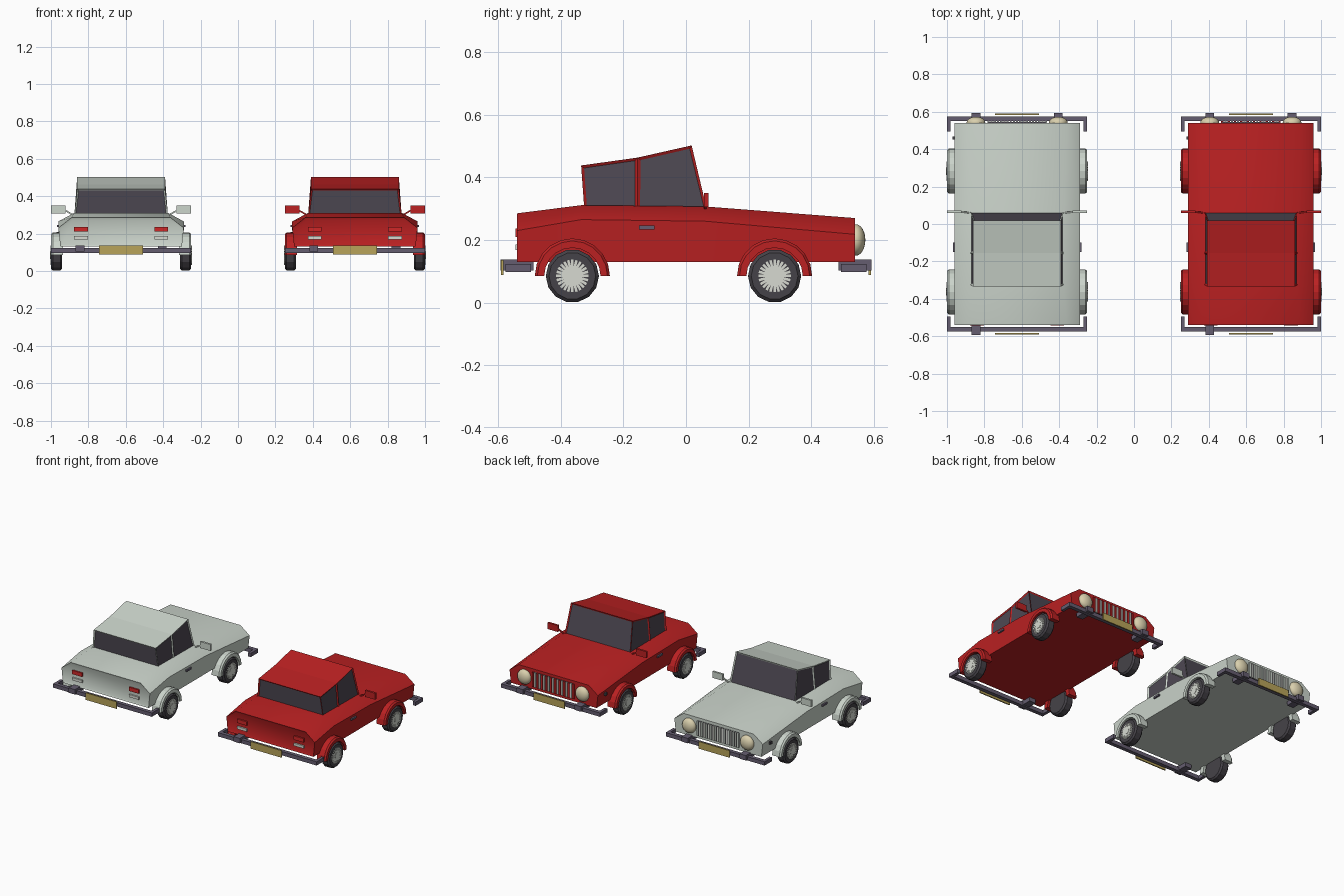
import bpy, bmesh, math
from mathutils import Matrix, Vector

if "Cube" in bpy.data.objects:
    bpy.data.objects.remove(bpy.data.objects["Cube"])


def material(name, rgb):
    m = bpy.data.materials.new(name)
    m.use_nodes = True
    color = (*rgb, 1)
    m.diffuse_color = color
    m.node_tree.nodes["Principled BSDF"].inputs["Base Color"].default_value = color
    return m


RED = material("red paint", (0.5, 0.015, 0.016))
WHITE = material("pale grey paint", (0.6, 0.66, 0.6))
GLASS = material("dark glass", (0.075, 0.065, 0.085))
RUBBER = material("tyre rubber", (0.06, 0.055, 0.065))
STEEL = material("bumper grey", (0.13, 0.11, 0.16))
GOLD = material("plate gold", (0.48, 0.37, 0.1))
CREAM = material("headlight cream", (0.7, 0.63, 0.42))
LIGHT = material("light trim", (0.68, 0.7, 0.64))
LAMP = material("tail lamp red", (0.62, 0.02, 0.02))


def finish(bm, name, mats, cx, smooth=None):
    """Turn a bmesh into an object standing at x = cx."""
    bmesh.ops.recalc_face_normals(bm, faces=bm.faces)
    mesh = bpy.data.meshes.new(name)
    bm.to_mesh(mesh)
    bm.free()
    for m in mats:
        mesh.materials.append(m)
    ob = bpy.data.objects.new(name, mesh)
    ob.location.x = cx
    bpy.context.collection.objects.link(ob)
    if smooth:
        bpy.ops.object.select_all(action='DESELECT')
        ob.select_set(True)
        bpy.context.view_layer.objects.active = ob
        bpy.ops.object.shade_smooth_by_angle(angle=math.radians(smooth))
    return ob


def add_box(bm, center, size, rot=Matrix()):
    mat = Matrix.Translation(center) @ rot @ Matrix.Diagonal((*size, 1))
    bmesh.ops.create_cube(bm, size=1, matrix=mat)


def box(name, mat, cx, center, size):
    bm = bmesh.new()
    add_box(bm, center, size)
    return finish(bm, name, [mat], cx)


def loft(bm, rings, closed=False):
    """Skin a list of point rings; cap the ends unless the loft closes."""
    vs = [[bm.verts.new(p) for p in r] for r in rings]
    n = len(vs[0])
    for a, b in zip(vs, vs[1:]):
        for i in range(n):
            j = (i + 1) % n
            bm.faces.new((a[i], a[j], b[j], b[i]))
    return [bm.faces.new(vs[0]), bm.faces.new(vs[-1])]


def body(prefix, paint, cx):
    # y, crease height, deck height, deck half width
    stations = [(-0.54, 0.23, 0.285, 0.265), (-0.335, 0.265, 0.311, 0.25),
                (0.06, 0.26, 0.307, 0.25), (0.54, 0.218, 0.27, 0.265)]
    rings = []
    for y, crease, top, half in stations:
        side = [(0.325, 0.13), (0.335, crease), (half, top)]
        outline = side + [(-x, z) for x, z in reversed(side)]
        rings.append([(x, y, z) for x, z in outline])
    bm = bmesh.new()
    ends = loft(bm, rings)
    bmesh.ops.recalc_face_normals(bm, faces=bm.faces)
    # framed boot panel
    bmesh.ops.inset_region(bm, faces=[ends[0]], thickness=0.014, depth=-0.006)
    finish(bm, prefix + "body", [paint], cx, 35)


def cabin(prefix, paint, cx):
    # base y, roof y, roof height
    pillars = [(-0.325, -0.335, 0.438), (-0.155, -0.155, 0.463), (0.066, 0.018, 0.502)]
    rings = [[(0.25, yb, 0.3), (0.235, yt, zt), (-0.235, yt, zt), (-0.25, yb, 0.3)]
             for yb, yt, zt in pillars]
    bm = bmesh.new()
    loft(bm, rings)
    bmesh.ops.recalc_face_normals(bm, faces=bm.faces)
    panes = [f for f in bm.faces if abs(f.normal.z) < 0.6]
    bmesh.ops.inset_individual(bm, faces=panes, thickness=0.012, depth=-0.006)
    for f in panes:
        f.material_index = 1
    finish(bm, prefix + "cabin", [paint, GLASS], cx)


def wheel(prefix, paint, cx, s, y):
    hub = Vector((s * 0.345, y, 0.085))
    turn = Matrix.Rotation(math.pi / 2, 4, 'Y')

    def disc(name, mat, radius, x, depth, sides, bevel=0):
        bm = bmesh.new()
        place = Matrix.Translation((s * x, y, hub.z)) @ turn
        bmesh.ops.create_cone(bm, cap_ends=True, segments=sides, radius1=radius,
                              radius2=radius, depth=depth, matrix=place)
        if bevel:
            rims = [e for e in bm.edges if abs(e.verts[0].co.x - e.verts[1].co.x) < 0.001]
            bmesh.ops.bevel(bm, geom=rims, offset=bevel, segments=1, affect='EDGES')
        finish(bm, prefix + name, [mat], cx)

    disc("tyre", RUBBER, 0.085, 0.345, 0.06, 14, 0.01)
    disc("hub_cap", LIGHT, 0.02, 0.373, 0.014, 12)
    # wire spokes
    bm = bmesh.new()
    for i in range(24):
        rot = Matrix.Rotation(i * math.tau / 24, 4, 'X')
        center = Vector((s * 0.375, y, hub.z)) + rot @ Vector((0, 0, 0.034))
        add_box(bm, center, (0.006, 0.008, 0.036), rot)
    finish(bm, prefix + "spokes", [LIGHT], cx)
    # flared arch
    bm = bmesh.new()
    rings = []
    for i in range(11):
        a = math.pi * i / 10
        section = [(0.09, 0.31), (0.09, 0.375), (0.112, 0.375), (0.12, 0.365), (0.12, 0.31)]
        rings.append([(s * x, y + r * math.cos(a), hub.z + r * math.sin(a))
                      for r, x in section])
    loft(bm, rings)
    finish(bm, prefix + "wheel_arch", [paint], cx)


def bumper(prefix, cx, e):
    """e is +1 at the bonnet end, -1 at the boot end."""
    bm = bmesh.new()
    add_box(bm, (0, e * 0.563, 0.11), (0.75, 0.026, 0.026))
    for s in (-1, 1):
        add_box(bm, (s * 0.365, e * 0.533, 0.11), (0.02, 0.075, 0.026))
        if e > 0 or s < 0:
            add_box(bm, (s * 0.22, e * 0.54, 0.12), (0.048, 0.106, 0.034))
    finish(bm, prefix + "bumper", [STEEL], cx)
    box(prefix + "number_plate", GOLD, cx, (0, e * 0.587, 0.112), (0.235, 0.008, 0.048))


def nose(prefix, paint, cx):
    box(prefix + "grille_back", GLASS, cx, (0, 0.541, 0.2), (0.31, 0.008, 0.1))
    for name, mat, count, width in (("light_slats", LIGHT, 9, 0.01),
                                    ("paint_slats", paint, 10, 0.012)):
        bm = bmesh.new()
        for i in range(count):
            add_box(bm, ((i - (count - 1) / 2) * 0.034, 0.545, 0.2), (width, 0.01, 0.1))
        finish(bm, prefix + name, [mat], cx)
    for s in (-1, 1):
        bm = bmesh.new()
        place = Matrix.Translation((s * 0.22, 0.543, 0.2)) @ Matrix.Diagonal((0.05, 0.03, 0.05, 1))
        bmesh.ops.create_uvsphere(bm, u_segments=20, v_segments=12, radius=1, matrix=place)
        finish(bm, prefix + "headlight", [CREAM], cx, 40)


def mirror(prefix, paint, cx, s):
    box(prefix + "door_mirror", paint, cx, (s * 0.336, 0.065, 0.328), (0.078, 0.014, 0.044))
    bm = bmesh.new()
    start, end = Vector((s * 0.25, 0.06, 0.295)), Vector((s * 0.31, 0.065, 0.33))
    rot = (end - start).to_track_quat('Z', 'Y').to_matrix().to_4x4()
    add_box(bm, (start + end) / 2, (0.008, 0.008, (end - start).length), rot)
    finish(bm, prefix + "mirror_arm", [paint], cx)


def car(label, paint, cx):
    p = label + "_"
    body(p, paint, cx)
    cabin(p, paint, cx)
    nose(p, paint, cx)
    bumper(p + "front_", cx, 1)
    bumper(p + "rear_", cx, -1)
    for s, side in ((1, "left_"), (-1, "right_")):
        wheel(p + "front_" + side, paint, cx, s, 0.283)
        wheel(p + "rear_" + side, paint, cx, s, -0.363)
        mirror(p + side, paint, cx, s)
        box(p + side + "door_handle", STEEL, cx, (s * 0.335, -0.125, 0.24), (0.018, 0.05, 0.012))
        box(p + side + "tail_lamp", LAMP, cx, (s * 0.215, -0.538, 0.223), (0.074, 0.012, 0.026))
        box(p + side + "reverse_lamp", LIGHT, cx, (s * 0.215, -0.538, 0.177), (0.074, 0.012, 0.018))
    box(p + "side_marker", RUBBER, cx, (-0.335, 0.46, 0.2), (0.02, 0.018, 0.018))


car("pale_car", WHITE, -0.625)
car("red_car", RED, 0.625)
